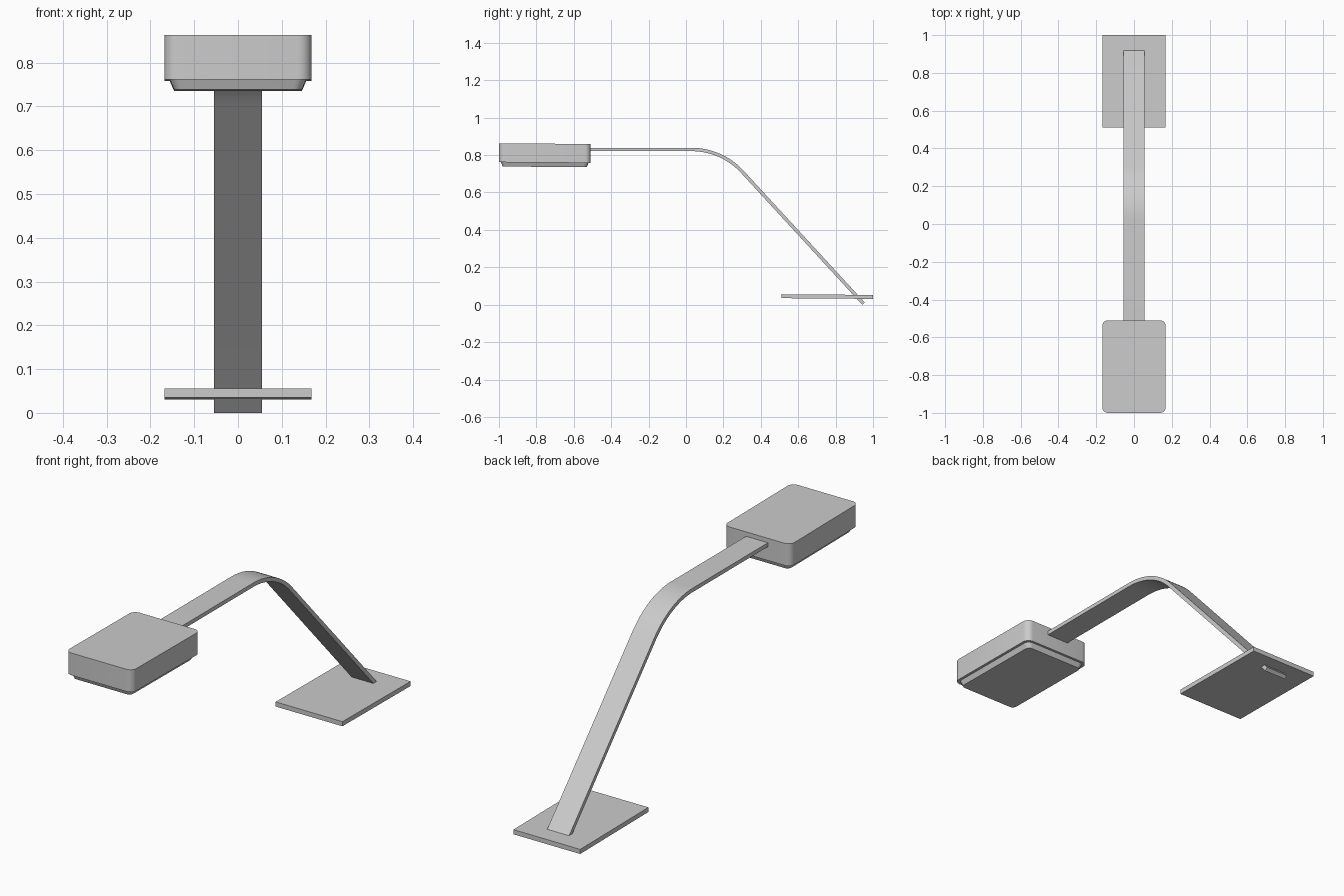
import bpy, bmesh
from math import sin, cos, tan, pi, radians

if "Cube" in bpy.data.objects:
    bpy.data.objects.remove(bpy.data.objects["Cube"])

TILT = 0.008  # the head and the base slope down slightly to the back


def finish(name, bm, smooth=False):
    bmesh.ops.recalc_face_normals(bm, faces=bm.faces[:])
    mesh = bpy.data.meshes.new(name)
    bm.to_mesh(mesh)
    bm.free()
    ob = bpy.data.objects.new(name, mesh)
    bpy.context.collection.objects.link(ob)
    if smooth:
        bpy.context.view_layer.objects.active = ob
        ob.select_set(True)
        bpy.ops.object.shade_smooth_by_angle(angle=radians(30))
        ob.select_set(False)
    return ob


def outline(hx, hy, r, steps=6):
    """Rounded rectangle centred on the origin; r = 0 gives square corners."""
    if r == 0:
        return [(hx, hy), (-hx, hy), (-hx, -hy), (hx, -hy)]
    pts = []
    for i, (sx, sy) in enumerate([(1, 1), (-1, 1), (-1, -1), (1, -1)]):
        for k in range(steps + 1):
            a = (i + k / steps) * pi / 2
            pts.append((sx * (hx - r) + r * cos(a), sy * (hy - r) + r * sin(a)))
    return pts


def loft(name, yc, sections):
    """Stack outlines (half x, half y, radius, z) into a closed solid."""
    bm = bmesh.new()
    rings = [[bm.verts.new((x, yc + y, z - TILT * y)) for x, y in outline(hx, hy, r)]
             for hx, hy, r, z in sections]
    n = len(rings[0])
    for a, b in zip(rings, rings[1:]):
        for i in range(n):
            bm.faces.new((a[i], a[(i + 1) % n], b[(i + 1) % n], b[i]))
    bm.faces.new(rings[0])
    bm.faces.new(rings[-1])
    return finish(name, bm, smooth=n > 4)


# Lamp head: rounded box with a stepped-in, tapered underside
loft("lamp_head", -0.755, [
    (0.146, 0.225, 0.02, 0.737),
    (0.156, 0.234, 0.025, 0.760),
    (0.168, 0.245, 0.03, 0.760),
    (0.168, 0.245, 0.03, 0.861)])

# Flat base plate
loft("base_plate", 0.755, [(0.168, 0.245, 0, 0.033), (0.168, 0.245, 0, 0.054)])

# Arm: flat strip, level at the head, bent down through the base plate
ANGLE, THICK, HALF_W, TOP = radians(47.4), 0.018, 0.055, 0.83
end_y, end_z = 0.949, 0.006
corner_y = end_y - (TOP - end_z) / tan(ANGLE)
radius = 0.37
start_y = corner_y - radius * tan(ANGLE / 2)
path = [(-0.53, TOP, 0)]
for k in range(17):
    a = ANGLE * k / 16
    path.append((start_y + radius * sin(a), TOP - radius * (1 - cos(a)), a))
path.append((end_y, end_z, ANGLE))

bm = bmesh.new()
rings = []
for y, z, a in path:
    rings.append([bm.verts.new((sx * HALF_W, y + s * THICK / 2 * sin(a), z + s * THICK / 2 * cos(a)))
                  for sx, s in [(-1, -1), (1, -1), (1, 1), (-1, 1)]])
for a, b in zip(rings, rings[1:]):
    for i in range(4):
        bm.faces.new((a[i], a[(i + 1) % 4], b[(i + 1) % 4], b[i]))
bm.faces.new(rings[0])
bm.faces.new(rings[-1])
finish("arm", bm, smooth=True)
